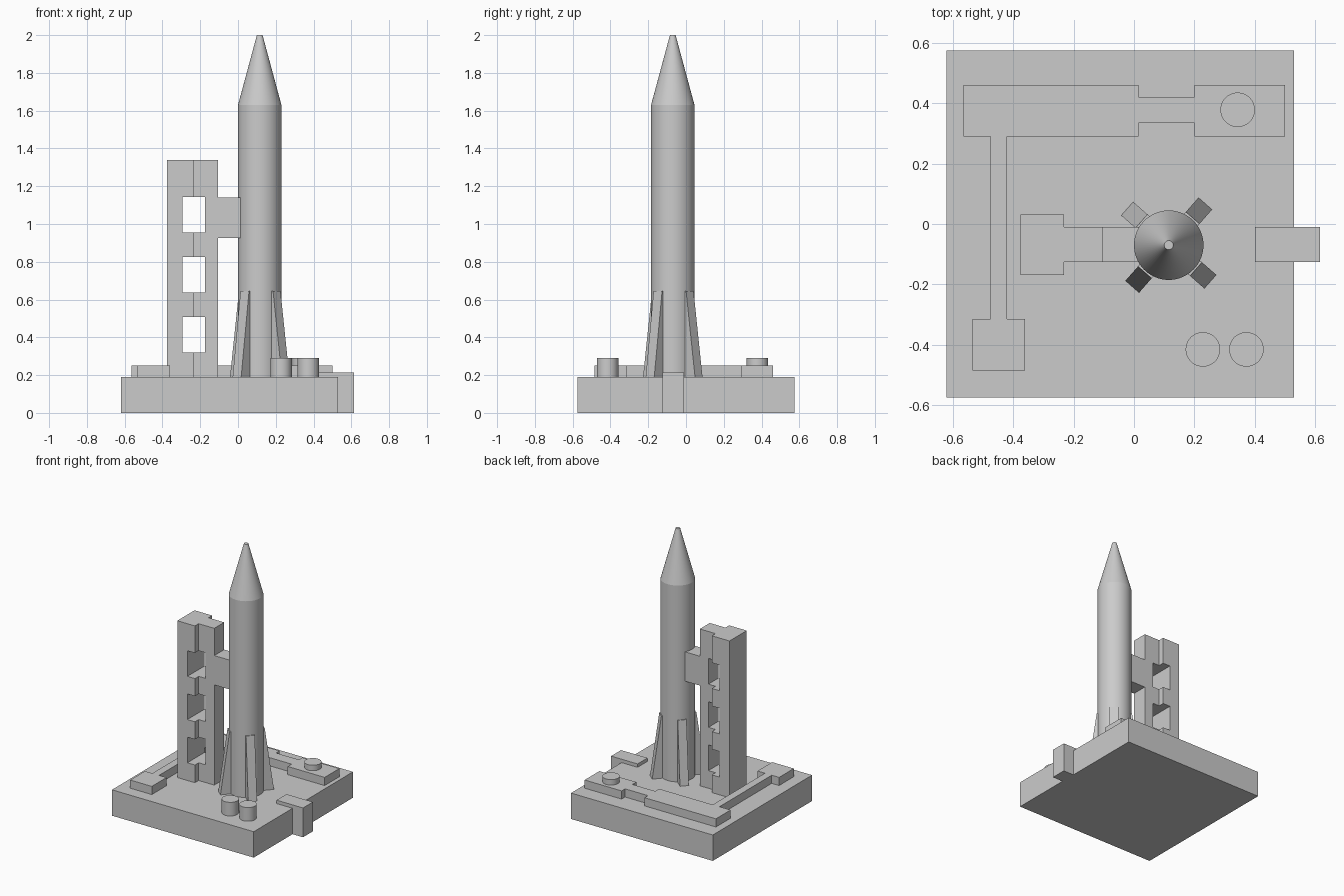
import bpy, bmesh, math
from mathutils import Matrix, Vector

if "Cube" in bpy.data.objects:
    bpy.data.objects.remove(bpy.data.objects["Cube"], do_unlink=True)

grey = bpy.data.materials.new("plain_grey")
grey.use_nodes = True
grey.diffuse_color = (0.6, 0.6, 0.6, 1)
grey.node_tree.nodes["Principled BSDF"].inputs["Base Color"].default_value = (0.6, 0.6, 0.6, 1)

DECK = 0.19
CENTRE = Vector((0.115, -0.07, 0))
RADIUS = 0.115


def finish(bm, name):
    bmesh.ops.recalc_face_normals(bm, faces=bm.faces)
    mesh = bpy.data.meshes.new(name)
    bm.to_mesh(mesh)
    bm.free()
    mesh.materials.append(grey)
    obj = bpy.data.objects.new(name, mesh)
    bpy.context.collection.objects.link(obj)
    return obj


def prism(name, outline, direction, matrix=None):
    """Extrude a closed outline of 3D points along a direction."""
    bm = bmesh.new()
    face = bm.faces.new([bm.verts.new(p) for p in outline])
    moved = bmesh.ops.extrude_face_region(bm, geom=[face], use_keep_orig=True)["geom"]
    verts = [v for v in moved if isinstance(v, bmesh.types.BMVert)]
    bmesh.ops.translate(bm, verts=verts, vec=direction)
    if matrix:
        bm.transform(matrix)
    return finish(bm, name)


def plan(name, outline, z0, z1):
    return prism(name, [(x, y, z0) for x, y in outline], (0, 0, z1 - z0))


def box(name, x0, x1, y0, y1, z0, z1):
    return plan(name, [(x0, y0), (x1, y0), (x1, y1), (x0, y1)], z0, z1)


def round_part(name, x, y, r0, r1, z0, z1):
    bm = bmesh.new()
    bmesh.ops.create_cone(bm, cap_ends=True, segments=64, radius1=r0, radius2=r1,
                          depth=z1 - z0, matrix=Matrix.Translation((x, y, (z0 + z1) / 2)))
    obj = finish(bm, name)
    bpy.ops.object.select_all(action='DESELECT')
    obj.select_set(True)
    bpy.context.view_layer.objects.active = obj
    bpy.ops.object.shade_smooth_by_angle(angle=math.radians(30))
    return obj


# Launch pad
box("launch_pad", -0.62, 0.53, -0.575, 0.575, 0, DECK)

# Bracket hooked over the pad edge
prism("edge_bracket",
      [(0.4, -0.125, DECK), (0.53, -0.125, DECK), (0.53, -0.125, 0),
       (0.615, -0.125, 0), (0.615, -0.125, 0.215), (0.4, -0.125, 0.215)],
      (0, 0.115, 0))

# Raised service track with a narrow neck, side channel and end block
plan("service_track",
     [(-0.565, 0.46), (-0.565, 0.29), (-0.475, 0.29), (-0.475, -0.315),
      (-0.535, -0.315), (-0.535, -0.485), (-0.36, -0.485), (-0.36, -0.315),
      (-0.42, -0.315), (-0.42, 0.29), (0.015, 0.29), (0.015, 0.335),
      (0.2, 0.335), (0.2, 0.29), (0.5, 0.29), (0.5, 0.46),
      (0.2, 0.46), (0.2, 0.42), (0.015, 0.42), (0.015, 0.46)],
     DECK, 0.25)

# Round tanks
for name, x, y in (("front_tank_right", 0.228, -0.415),
                   ("front_tank_left", 0.372, -0.415),
                   ("back_tank", 0.343, 0.378)):
    round_part(name, x, y, 0.057, 0.057, DECK, 0.29)

# Service tower with a stepped footprint and three openings
tower = plan("service_tower",
             [(-0.375, -0.168), (-0.232, -0.168), (-0.232, -0.125), (-0.105, -0.125),
              (-0.105, -0.01), (-0.232, -0.01), (-0.232, 0.032), (-0.375, 0.032)],
             DECK, 1.34)
cutters = []
for i in range(3):
    z = 0.32 + 0.317 * i
    cutter = box("window_cutter", -0.293, -0.175, -0.3, 0.2, z, z + 0.188)
    cutter.hide_render = True
    mod = tower.modifiers.new("window", 'BOOLEAN')
    mod.operation = 'DIFFERENCE'
    mod.solver = 'EXACT'
    mod.object = cutter
    cutters.append(cutter)
bpy.context.view_layer.objects.active = tower
for mod in list(tower.modifiers):
    bpy.ops.object.modifier_apply(modifier=mod.name)
for cutter in cutters:
    bpy.data.objects.remove(cutter, do_unlink=True)

# Arm from the tower to the rocket
box("tower_arm", -0.105, 0.03, -0.125, -0.01, 0.925, 1.14)

# Rocket
round_part("rocket_body", CENTRE.x, CENTRE.y, RADIUS, RADIUS, DECK, 1.63)
round_part("rocket_nose", CENTRE.x, CENTRE.y, RADIUS, 0.015, 1.63, 2.0)

# Four tapered fins
for i in range(4):
    turn = Matrix.Translation(CENTRE) @ Matrix.Rotation(math.radians(48.7 + 90 * i), 4, 'Z')
    prism(f"fin_{i + 1}",
          [(0.1, -0.03, DECK), (0.183, -0.03, DECK),
           (0.12, -0.03, 0.645), (0.1, -0.03, 0.645)],
          (0, 0.06, 0), turn)
